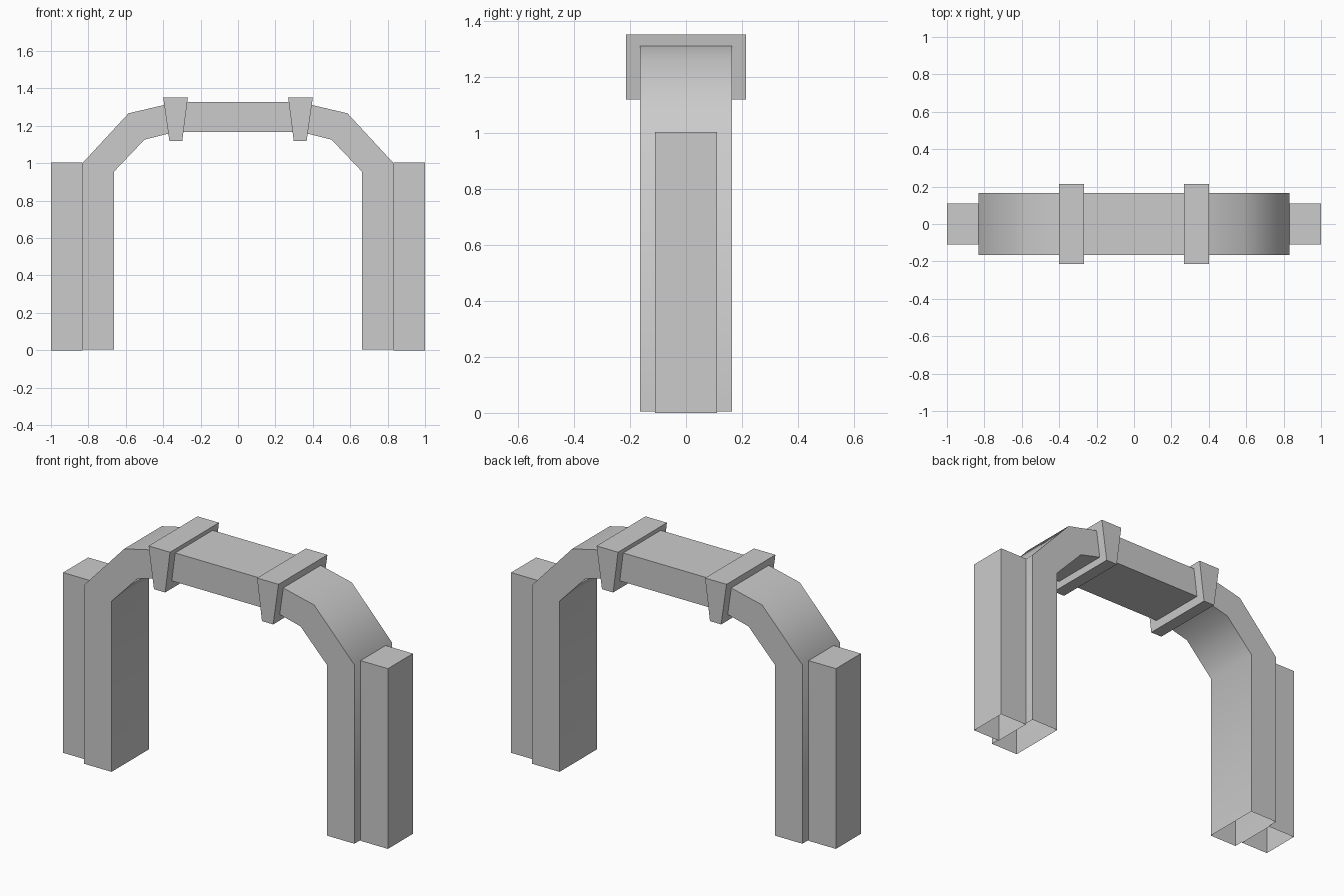
import bpy
import bmesh
import math

cube = bpy.data.objects.get("Cube")
if cube:
    bpy.data.objects.remove(cube, do_unlink=True)

# One plain stone colour
stone = bpy.data.materials.new("stone_grey")
stone.use_nodes = True
colour = (0.6, 0.6, 0.6, 1)
stone.diffuse_color = colour
stone.node_tree.nodes["Principled BSDF"].inputs["Base Color"].default_value = colour

ARCH_HALF = 0.165
POST_HALF = 0.11
COLLAR_HALF = 0.215


def extrude_strip(name, outer, inner, half, open_ends=(), side=1):
    """Extrude a strip between two x-z rails along y; open_ends lists ends left uncapped."""
    bm = bmesh.new()
    rings = []
    for (ox, oz), (ix, iz) in zip(outer, inner):
        corners = ((ox, -half, oz), (ox, half, oz), (ix, half, iz), (ix, -half, iz))
        rings.append([bm.verts.new((side * x, y, z)) for x, y, z in corners])
    for a, b in zip(rings, rings[1:]):
        for i in range(4):
            j = (i + 1) % 4
            bm.faces.new((a[i], a[j], b[j], b[i]))
    if "start" not in open_ends:
        bm.faces.new(rings[0])
    if "end" not in open_ends:
        bm.faces.new(rings[-1])
    bmesh.ops.recalc_face_normals(bm, faces=bm.faces)
    # An open tube can be turned inside out, so check the front side
    front = min(bm.faces, key=lambda f: f.calc_center_median().y)
    if front.normal.y > 0:
        bmesh.ops.reverse_faces(bm, faces=bm.faces)
    mesh = bpy.data.meshes.new(name)
    bm.to_mesh(mesh)
    bm.free()
    mesh.materials.append(stone)
    obj = bpy.data.objects.new(name, mesh)
    bpy.context.collection.objects.link(obj)
    return obj


# Leg and bend, running from the floor up into the collar
arm_outer = [(0.832, 0.005), (0.832, 1.0), (0.585, 1.267), (0.335, 1.325)]
arm_inner = [(0.663, 0.005), (0.663, 0.955), (0.5, 1.126), (0.335, 1.167)]

for label, side in (("left", 1), ("right", -1)):
    arm = extrude_strip(label + "_arch_leg", arm_outer, arm_inner, ARCH_HALF,
                        ("start", "end"), side)
    bpy.ops.object.select_all(action="DESELECT")
    arm.select_set(True)
    bpy.context.view_layer.objects.active = arm
    bpy.ops.object.shade_smooth_by_angle(angle=math.radians(60))

    # Outer post, open underneath
    extrude_strip(label + "_outer_post", [(1.0, 0), (1.0, 1.003)],
                  [(0.832, 0), (0.832, 1.003)], POST_HALF, ("start",), side)

    # Tapered collar around the joint
    extrude_strip(label + "_collar", [(0.367, 1.12), (0.4, 1.352)],
                  [(0.298, 1.12), (0.268, 1.352)], COLLAR_HALF, (), side)

# Straight span between the collars
extrude_strip("centre_span", [(0.335, 1.167), (0.335, 1.328)],
              [(-0.335, 1.167), (-0.335, 1.328)], ARCH_HALF)
